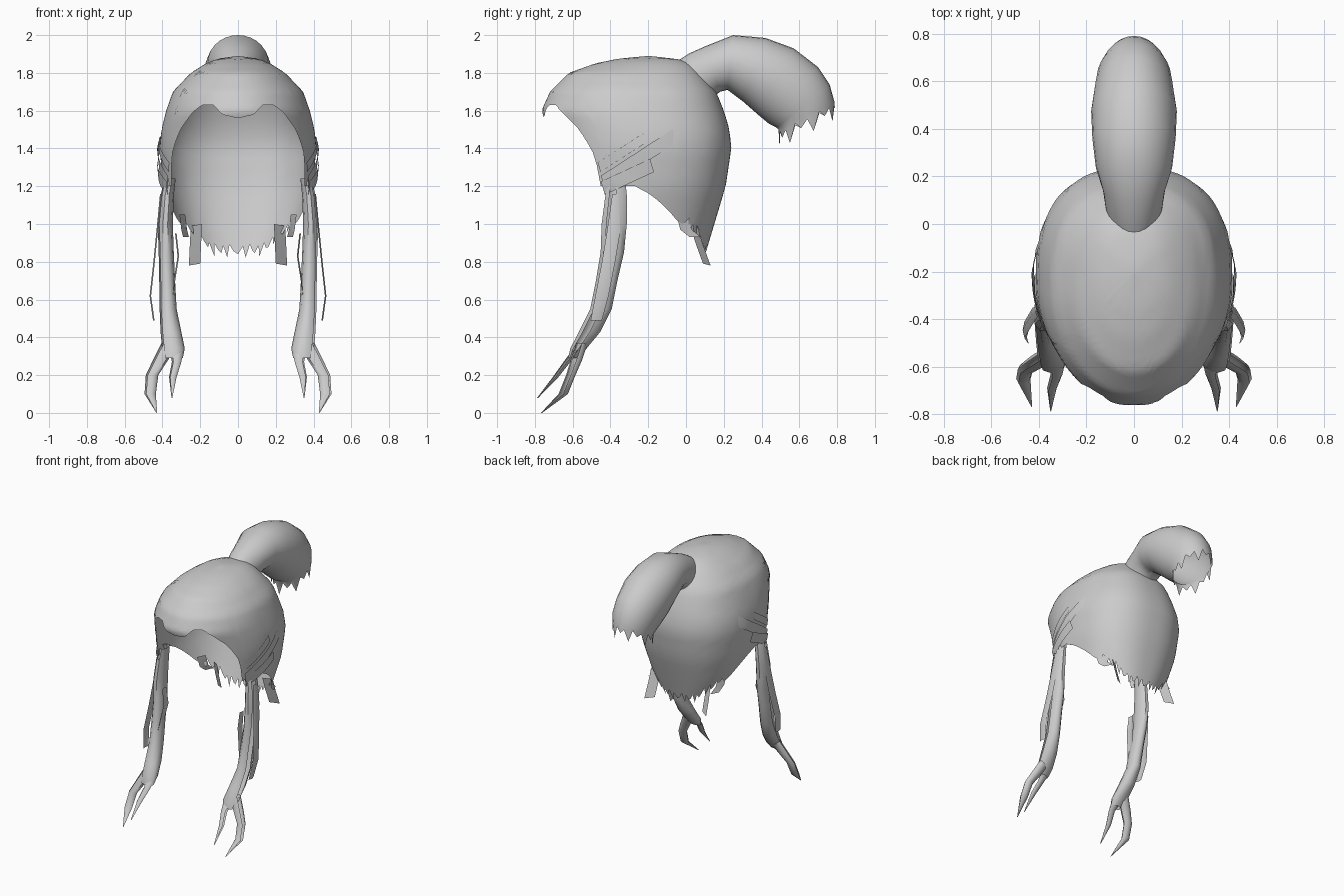
import bpy, bmesh, math
from mathutils import Vector

if "Cube" in bpy.data.objects:
    bpy.data.objects.remove(bpy.data.objects["Cube"])

hair = bpy.data.materials.new("grey_hair")
hair.use_nodes = True
hair.diffuse_color = (0.6, 0.6, 0.6, 1)
hair.node_tree.nodes["Principled BSDF"].inputs["Base Color"].default_value = (0.6, 0.6, 0.6, 1)


def interp(table, t):
    """Piecewise linear lookup in rows of (key, values...)."""
    if t <= table[0][0]:
        return table[0][1:]
    for a, b in zip(table, table[1:]):
        if t <= b[0]:
            f = (t - a[0]) / (b[0] - a[0])
            return [p + (q - p) * f for p, q in zip(a[1:], b[1:])]
    return table[-1][1:]


def grid_object(name, rows, closed=False, merge=0.0005):
    """Skin a list of point rows into one smooth surface."""
    bm = bmesh.new()
    vs = [[bm.verts.new(p) for p in row] for row in rows]
    n = len(vs[0])
    for a, b in zip(vs, vs[1:]):
        for j in range(n if closed else n - 1):
            k = (j + 1) % n
            bm.faces.new((a[j], b[j], b[k], a[k]))
    bmesh.ops.remove_doubles(bm, verts=bm.verts, dist=merge)
    bmesh.ops.recalc_face_normals(bm, faces=bm.faces)
    me = bpy.data.meshes.new(name)
    bm.to_mesh(me)
    bm.free()
    me.materials.append(hair)
    ob = bpy.data.objects.new(name, me)
    bpy.context.collection.objects.link(ob)
    for o in bpy.context.selected_objects:
        o.select_set(False)
    ob.select_set(True)
    bpy.context.view_layer.objects.active = ob
    bpy.ops.object.shade_smooth_by_angle(angle=math.radians(50))
    return ob


def mirrored(name, rows, closed=False):
    """Make the left part and its right twin."""
    grid_object("left_" + name, rows, closed)
    flip = [[Vector((-p[0], p[1], p[2])) for p in row] for row in rows]
    grid_object("right_" + name, flip, closed)


# Cap sections: height, front y, back y, half width
SECTIONS = [(0.8, -0.6, 0.09, 0.25), (0.9, -0.62, 0.12, 0.29), (1.0, -0.65, 0.15, 0.34),
            (1.2, -0.7, 0.21, 0.395), (1.4, -0.71, 0.24, 0.415), (1.5, -0.73, 0.23, 0.405),
            (1.6, -0.765, 0.2, 0.38), (1.7, -0.72, 0.16, 0.345), (1.8, -0.62, 0.08, 0.25),
            (1.85, -0.48, 0.03, 0.17), (1.875, -0.36, -0.05, 0.11), (1.89, -0.2, -0.2, 0)]
# Lower edge of the cap by angle, from the back round to the fringe
HEM = [(0, 0.84), (25, 0.85), (38, 0.92), (65, 1.02), (92, 1.2), (117, 1.2), (121, 1.35),
       (131, 1.5), (141, 1.59), (149, 1.63), (160, 1.63), (167, 1.58), (180, 1.56)]


def cap_point(angle, z):
    front, back, half = interp(SECTIONS, z)
    s, c = math.sin(math.radians(angle)), math.cos(math.radians(angle))
    power = 0.82 if c > 0 else 1.0
    x = math.copysign(abs(s) ** power, s) * half
    y = (front + back) / 2 + math.copysign(abs(c) ** power, c) * (back - front) / 2
    return Vector((x, y, z))


# Cap: a shell open at the face, with a ragged hem at the nape
columns = list(range(-180, 180, 3))
rows = []
STEPS = 22
for i in range(STEPS + 1):
    t = i / STEPS
    row = []
    for k, a in enumerate(columns):
        low = interp(HEM, abs(a))[0]
        if i == STEPS and abs(a) < 62:
            low += (0, 0.04, -0.02, 0.05, 0.015)[k % 5]
        row.append(cap_point(a, 1.89 - (1.89 - low) * t ** 1.7))
    rows.append(row)
grid_object("hair_cap", rows, closed=True)

# Ponytail: top y, top z, bottom y, bottom z, half width
TAIL = [(-0.05, 1.86, 0.08, 1.6, 0.11), (0.02, 1.905, 0.13, 1.66, 0.12),
        (0.1, 1.94, 0.18, 1.7, 0.13), (0.25, 2.0, 0.22, 1.71, 0.16),
        (0.42, 1.985, 0.3, 1.65, 0.175), (0.57, 1.93, 0.38, 1.58, 0.18),
        (0.7, 1.83, 0.44, 1.53, 0.165), (0.76, 1.74, 0.48, 1.51, 0.155),
        (0.785, 1.65, 0.49, 1.5, 0.14)]
rows = []
SIDES = 28
for ty, tz, by, bz, w in TAIL:
    top, bottom = Vector((0, ty, tz)), Vector((0, by, bz))
    rows.append([(top + bottom) / 2 + (top - bottom) / 2 * math.cos(2 * math.pi * j / SIDES)
                 + Vector((w * math.sin(2 * math.pi * j / SIDES), 0, 0)) for j in range(SIDES)])
# Ragged tips along the open end of the ponytail
rows.append([p + Vector((-0.06 * p.x, 0.005, (-0.05, -0.01, -0.1, -0.02)[j % 4]))
             for j, p in enumerate(rows[-1])])
grid_object("ponytail", rows, closed=True)


def on_cap(y, z, lift):
    """Point on the left side of the cap for a given y and z."""
    front, back, half = interp(SECTIONS, z)
    u = (y - (front + back) / 2) / ((back - front) / 2)
    return Vector((half * math.sqrt(max(0, 1 - u * u)) + lift, y, z))


# Overlapping side strands lying over the cap
BANDS = {"upper_strand": ((-0.46, 1.3), (-0.22, 1.455), 0.025, 0.008),
         "middle_strand": ((-0.44, 1.22), (-0.01, 1.5), 0.035, 0.014),
         "lower_strand": ((-0.44, 1.19), (-0.18, 1.31), 0.035, 0.022)}
for name, (start, end, half, lift) in BANDS.items():
    rows = []
    for i in range(9):
        y = start[0] + (end[0] - start[0]) * i / 8
        z = start[1] + (end[1] - start[1]) * i / 8
        rows.append([on_cap(y - s * half * 0.3, z + s * half, lift) for s in (-1, 0, 1)])
    mirrored(name, rows)


def tube(path, sides=10):
    """Rings from rows of x, y, z, half width, half depth."""
    return [[Vector((x + w * math.cos(2 * math.pi * j / sides),
                     y + d * math.sin(2 * math.pi * j / sides), z)) for j in range(sides)]
            for x, y, z, w, d in path]


# Long front locks with forked ends
mirrored("front_lock", tube([
    (0.36, -0.37, 1.24, 0.03, 0.05), (0.375, -0.37, 1.15, 0.035, 0.06),
    (0.385, -0.38, 1.0, 0.04, 0.07), (0.38, -0.39, 0.85, 0.04, 0.065),
    (0.375, -0.42, 0.7, 0.042, 0.06), (0.37, -0.45, 0.55, 0.045, 0.06),
    (0.355, -0.51, 0.43, 0.055, 0.06), (0.342, -0.57, 0.34, 0.06, 0.045),
    (0.342, -0.6, 0.29, 0.05, 0.025)]))
mirrored("outer_fork", tube([
    (0.36, -0.55, 0.37, 0.045, 0.03), (0.41, -0.58, 0.28, 0.04, 0.03),
    (0.455, -0.61, 0.2, 0.033, 0.025), (0.465, -0.65, 0.1, 0.03, 0.025),
    (0.43, -0.765, 0.0, 0.002, 0.003)], 8))
mirrored("inner_fork", tube([
    (0.325, -0.56, 0.35, 0.04, 0.03), (0.325, -0.63, 0.27, 0.025, 0.018),
    (0.345, -0.69, 0.19, 0.02, 0.015), (0.35, -0.785, 0.08, 0.002, 0.003)], 8))


def strip(path):
    """Flat ribbon facing sideways, rows of x, y, z, half depth."""
    return [[Vector((x, y - d, z)), Vector((x + 0.008, y, z)), Vector((x, y + d, z))]
            for x, y, z, d in path]


# Loose ribbons beside the locks
mirrored("outer_ribbon", strip([(0.405, -0.37, 1.16, 0.02), (0.425, -0.385, 0.95, 0.035),
                                (0.44, -0.41, 0.8, 0.035), (0.46, -0.445, 0.62, 0.035),
                                (0.442, -0.475, 0.49, 0.03)]))
mirrored("inner_ribbon", strip([(0.325, -0.42, 0.95, 0.025), (0.312, -0.42, 0.83, 0.03),
                                (0.34, -0.45, 0.65, 0.025), (0.355, -0.47, 0.52, 0.015)]))

# Short loose tufts hanging at the nape
mirrored("nape_tuft", [[Vector((x - 0.03, y - 0.02, z)), Vector((x + 0.03, y + 0.02, z - 0.01))]
                       for x, y, z in ((0.22, 0.04, 1.0), (0.225, 0.07, 0.9), (0.23, 0.11, 0.79))])
mirrored("side_tuft", [[Vector((x, y - 0.03, z)), Vector((x - 0.03, y + 0.03, z))]
                       for x, y, z in ((0.31, -0.02, 1.05), (0.3, 0.0, 0.97), (0.29, 0.05, 0.93))])
